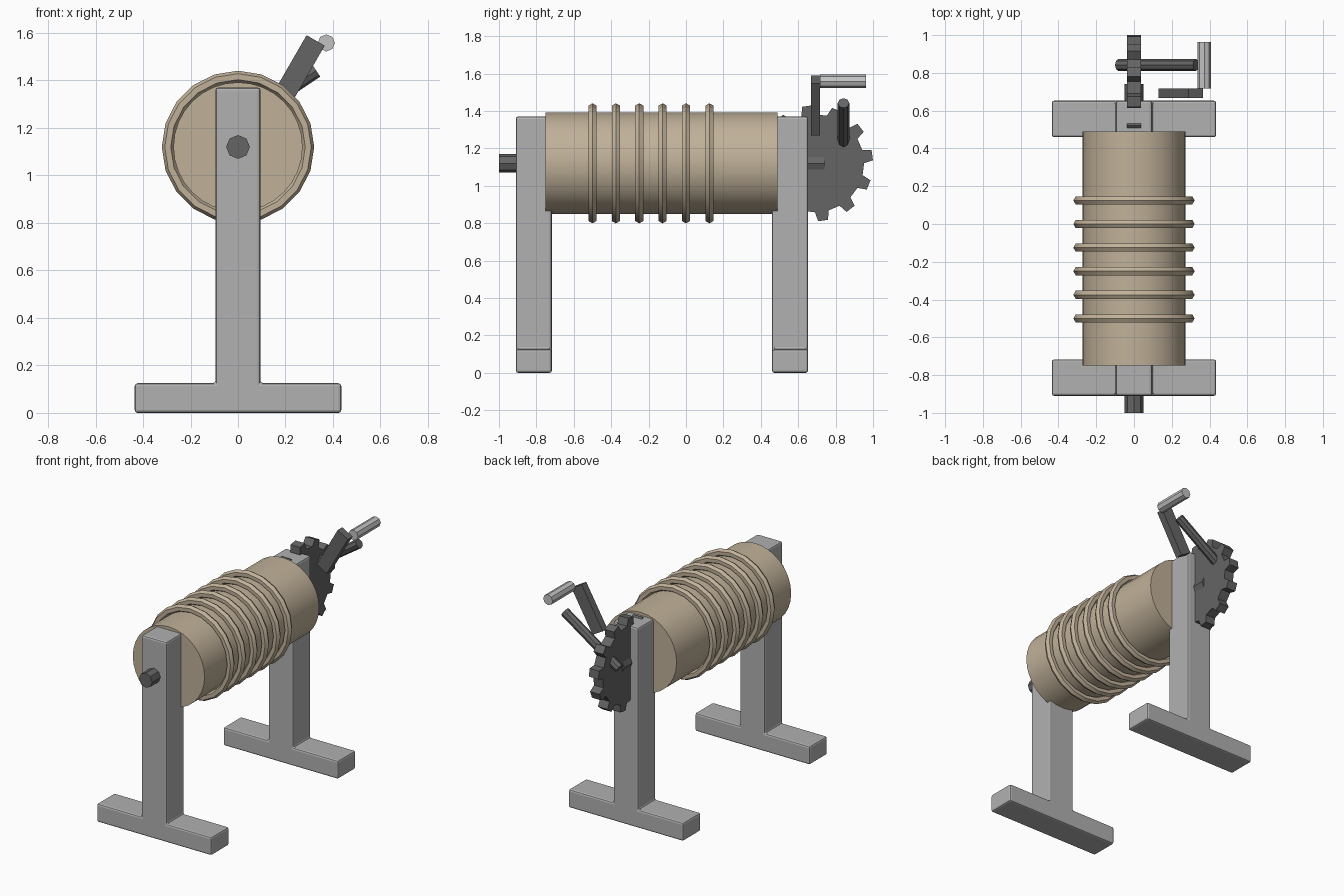
import bpy, bmesh, math
from mathutils import Matrix, Vector

if "Cube" in bpy.data.objects:
    bpy.data.objects.remove(bpy.data.objects["Cube"])

AXIS_Z = 1.12  # height of the drum axis


def material(name, rgb):
    m = bpy.data.materials.new(name)
    m.diffuse_color = (*rgb, 1)
    m.use_nodes = True
    m.node_tree.nodes["Principled BSDF"].inputs["Base Color"].default_value = m.diffuse_color
    return m


GREY = material("frame grey", (0.44, 0.44, 0.44))
PALE = material("handle grey", (0.54, 0.54, 0.54))
DARK = material("dark iron", (0.13, 0.13, 0.13))
TAN = material("tan wood", (0.53, 0.44, 0.32))


def finish(bm, name, mat, smooth=None):
    bmesh.ops.recalc_face_normals(bm, faces=bm.faces)
    me = bpy.data.meshes.new(name)
    bm.to_mesh(me)
    bm.free()
    ob = bpy.data.objects.new(name, me)
    bpy.context.collection.objects.link(ob)
    me.materials.append(mat)
    if smooth:
        bpy.context.view_layer.objects.active = ob
        ob.select_set(True)
        bpy.ops.object.shade_smooth_by_angle(angle=math.radians(smooth))
        ob.select_set(False)
    return ob


def rod(name, start, end, radius, sides, mat, smooth=None):
    """Capped cylinder between two points."""
    a, b = Vector(start), Vector(end)
    turn = (b - a).to_track_quat('Z', 'Y').to_matrix().to_4x4()
    bm = bmesh.new()
    bmesh.ops.create_cone(bm, cap_ends=True, segments=sides, radius1=radius,
                          radius2=radius, depth=(b - a).length,
                          matrix=Matrix.Translation((a + b) / 2) @ turn)
    return finish(bm, name, mat, smooth)


def extrude(name, points, offset, mat):
    """Solid made by pushing a closed outline along an offset."""
    bm = bmesh.new()
    face = bm.faces.new([bm.verts.new(p) for p in points])
    new = bmesh.ops.extrude_face_region(bm, geom=[face])["geom"]
    bmesh.ops.translate(bm, vec=offset,
                        verts=[v for v in new if isinstance(v, bmesh.types.BMVert)])
    return finish(bm, name, mat)


# Two inverted-T stands with softened edges
half = [(0.435, 0), (0.435, 0.125), (0.095, 0.125), (0.095, 1.37)]
outline = half + [(-x, z) for x, z in reversed(half)]
for name, y in (("front_stand", -0.91), ("back_stand", 0.46)):
    stand = extrude(name, [(x, y, z) for x, z in outline], (0, 0.193, 0), GREY)
    bevel = stand.modifiers.new("soft_edges", 'BEVEL')
    bevel.width = 0.012
    bevel.segments = 2

# Drum and axle
rod("drum", (0, -0.75, AXIS_Z), (0, 0.49, AXIS_Z), 0.272, 32, TAN, 30)
rod("axle", (0, -1.0, AXIS_Z), (0, 0.74, AXIS_Z), 0.05, 8, DARK)

# Rope coils around the drum
for i in range(6):
    bpy.ops.mesh.primitive_torus_add(
        major_segments=20, minor_segments=6, major_radius=0.296, minor_radius=0.025,
        location=(0, -0.5 + 0.125 * i, AXIS_Z), rotation=(math.pi / 2, 0, 0))
    coil = bpy.context.object
    coil.name = f"rope_coil_{i + 1}"
    coil.data.materials.append(TAN)
    bpy.ops.object.shade_smooth_by_angle(angle=math.radians(30))
    coil.select_set(False)

# Ratchet gear standing lengthwise at the back
teeth = []
for i in range(12):
    for r, d in ((0.262, -8), (0.31, -5), (0.31, 5), (0.262, 8)):
        a = math.radians(8 + 30 * i + d)
        teeth.append((-0.036, 0.69 + r * math.cos(a), AXIS_Z + r * math.sin(a)))
extrude("ratchet_gear", teeth, (0.072, 0, 0), DARK)

# Pawl bar passing through the gear
rod("pawl", (-0.083, 0.842, 1.164), (0.329, 0.842, 1.442), 0.031, 8, DARK)

# Crank arm tilted 30 degrees, with its grip
u, v = Vector((0.5, 0, 0.866)), Vector((0.866, 0, -0.5))
centre = Vector((0.247, 0.667, 1.43))
extrude("crank_arm", [centre + u * a * 0.16 + v * b * 0.044
                      for a, b in ((-1, -1), (1, -1), (1, 1), (-1, 1))],
        (0, 0.05, 0), DARK)
rod("crank_grip", (0.372, 0.717, 1.558), (0.372, 0.963, 1.558), 0.036, 8, PALE)
